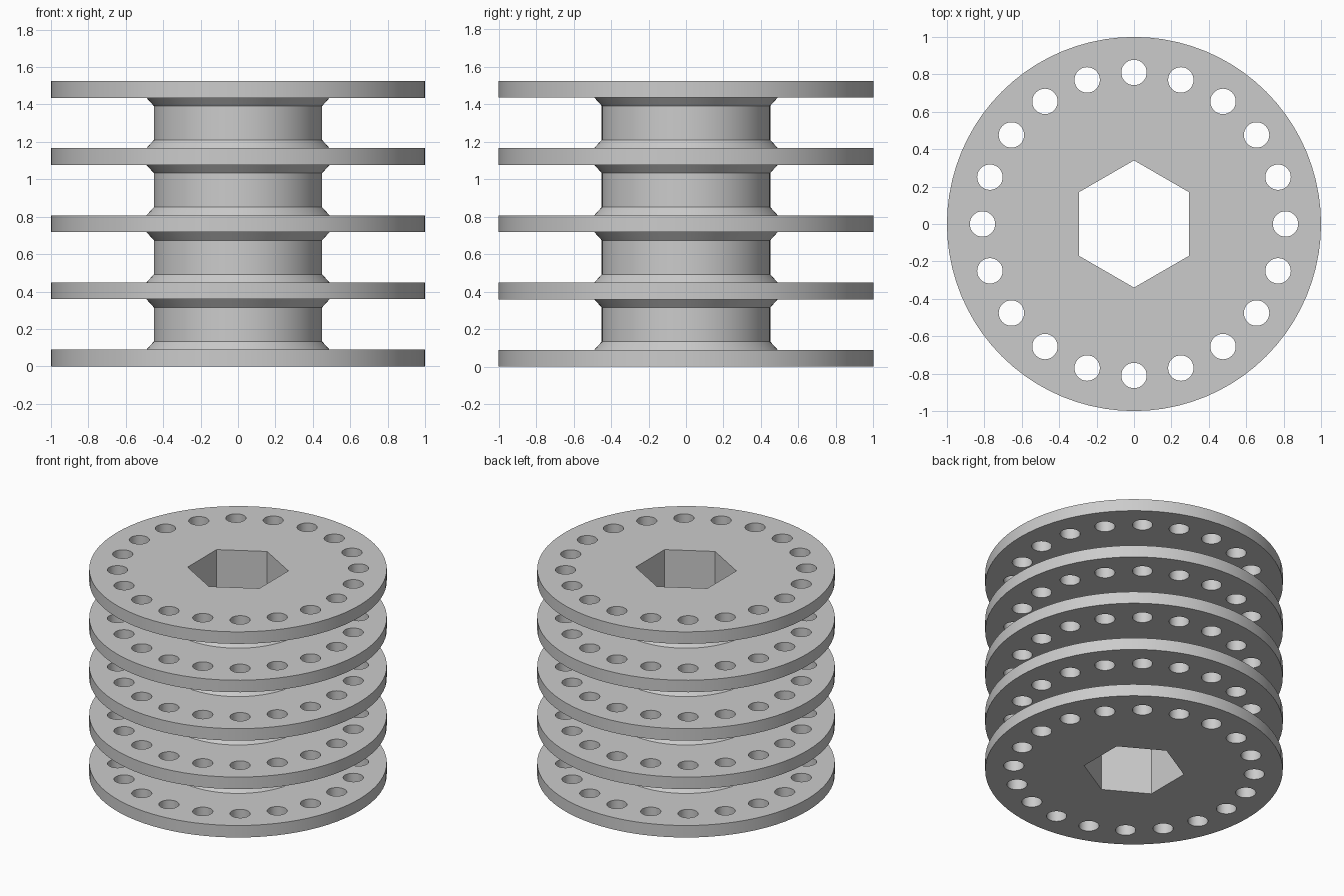
import bpy
import bmesh
import math
from mathutils import Matrix

if "Cube" in bpy.data.objects:
    bpy.data.objects.remove(bpy.data.objects["Cube"], do_unlink=True)

PITCH, THICK, HEIGHT = 0.359, 0.089, 1.525
RIM, FILLET, NECK = 1.0, 0.49, 0.45
CHAMFER = 0.044
DISCS, HOLES, SEGMENTS = 5, 20, 80

grey = bpy.data.materials.new("plain grey")
grey.use_nodes = True
colour = (0.6, 0.6, 0.6, 1)
grey.diffuse_color = colour
grey.node_tree.nodes["Principled BSDF"].inputs["Base Color"].default_value = colour


def make_object(name, bm):
    bmesh.ops.recalc_face_normals(bm, faces=bm.faces)
    mesh = bpy.data.meshes.new(name)
    bm.to_mesh(mesh)
    bm.free()
    mesh.materials.append(grey)
    obj = bpy.data.objects.new(name, mesh)
    bpy.context.collection.objects.link(obj)
    return obj


def add_prism(bm, sides, radius, x, y, turn=0):
    place = Matrix.Translation((x, y, HEIGHT / 2)) @ Matrix.Rotation(turn, 4, "Z")
    bmesh.ops.create_cone(bm, cap_ends=True, segments=sides, radius1=radius,
                          radius2=radius, depth=HEIGHT + 0.4, matrix=place)


# Stepped profile: a disc, then a chamfered neck up to the next disc
profile = []
for i in range(DISCS):
    low = i * PITCH
    top = low + THICK
    profile += [(RIM, low), (RIM, top)]
    if i < DISCS - 1:
        above = low + PITCH
        profile += [(FILLET, top), (NECK, top + CHAMFER),
                    (NECK, above - CHAMFER), (FILLET, above)]

# Turned spool body with flat end caps
bm = bmesh.new()
rings = []
for r, z in profile:
    angles = [2 * math.pi * k / SEGMENTS for k in range(SEGMENTS)]
    rings.append([bm.verts.new((r * math.cos(a), r * math.sin(a), z)) for a in angles])
for lower, upper in zip(rings, rings[1:]):
    for k in range(SEGMENTS):
        n = (k + 1) % SEGMENTS
        bm.faces.new((lower[k], lower[n], upper[n], upper[k]))
bm.faces.new(rings[0])
bm.faces.new(rings[-1])
spool = make_object("stacked_disc_spool", bm)

# Cutter: hexagonal bore and a circle of round holes
bm = bmesh.new()
hexagon_radius, circle_radius, hole_radius = 0.34, 0.81, 0.068
# a corner of the bore points to the front
add_prism(bm, 6, hexagon_radius, 0, 0)
corner = max(bm.verts, key=lambda v: v.co.y).co
if abs(corner.x) > 0.01:
    bmesh.ops.rotate(bm, verts=bm.verts, matrix=Matrix.Rotation(math.pi / 6, 3, "Z"))
for k in range(HOLES):
    a = 2 * math.pi * k / HOLES
    add_prism(bm, 32, hole_radius, circle_radius * math.cos(a), circle_radius * math.sin(a))
cutter = make_object("hole_cutter", bm)
cutter.hide_render = True

# Cut the holes, apply, and drop the cutter
bpy.ops.object.select_all(action="DESELECT")
spool.select_set(True)
bpy.context.view_layer.objects.active = spool
cut = spool.modifiers.new("holes", "BOOLEAN")
cut.operation = "DIFFERENCE"
cut.solver = "EXACT"
cut.object = cutter
bpy.ops.object.modifier_apply(modifier=cut.name)
bpy.data.objects.remove(cutter, do_unlink=True)
bpy.ops.object.shade_smooth_by_angle(angle=math.radians(30))
